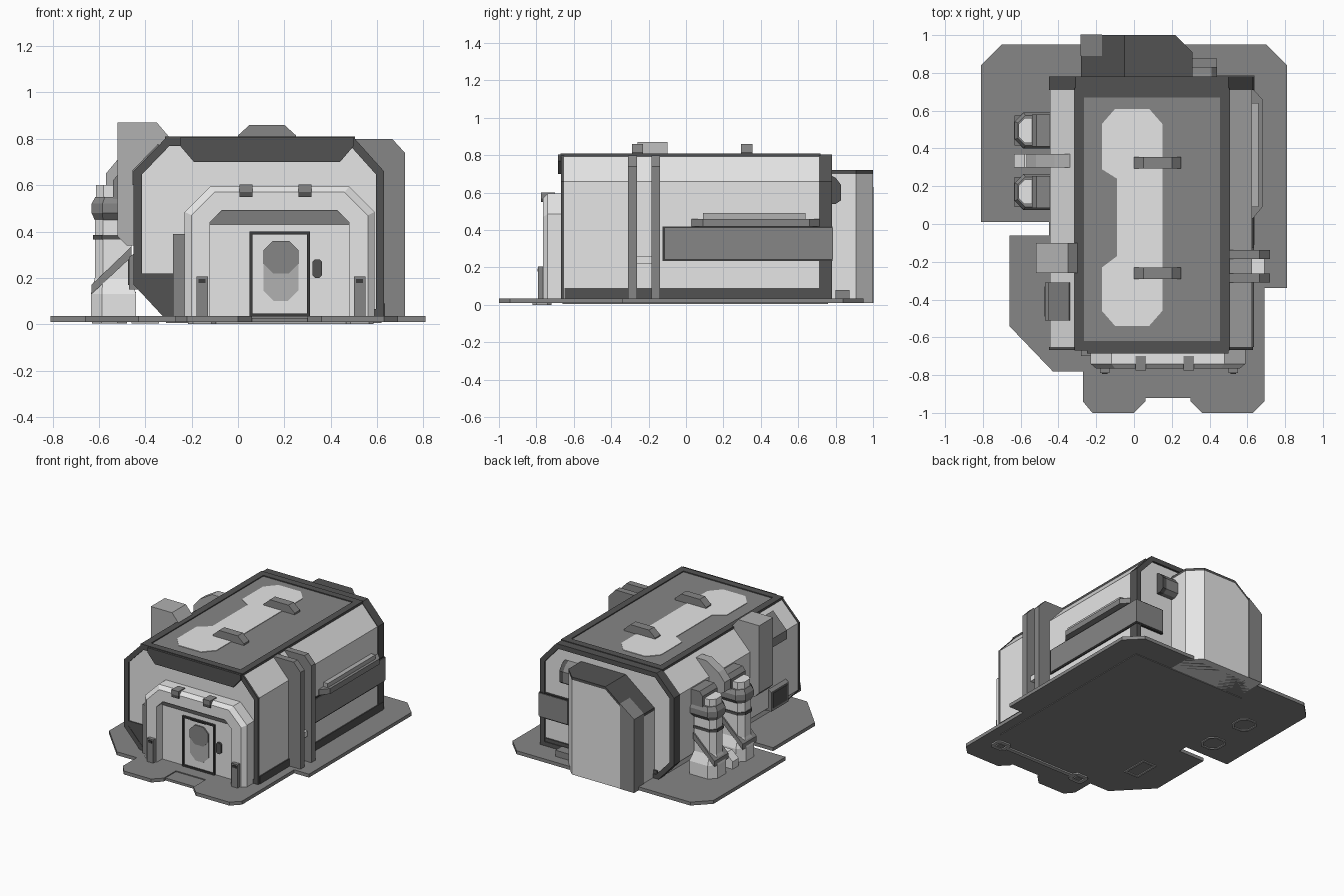
import bpy, bmesh
from mathutils import Vector

if "Cube" in bpy.data.objects:
    bpy.data.objects.remove(bpy.data.objects["Cube"])


def material(name, v):
    m = bpy.data.materials.new(name)
    m.diffuse_color = (v, v, v, 1)
    m.use_nodes = True
    m.node_tree.nodes["Principled BSDF"].inputs["Base Color"].default_value = m.diffuse_color
    return m


LIGHT = material("light grey panel", 0.79)
SOFT = material("soft grey metal", 0.44)
MID = material("mid grey plate", 0.24)
DARK = material("dark grey trim", 0.086)
BLACK = material("charcoal detail", 0.045)


def to3(axis, p, d):
    a, b = p
    return {'x': (d, a, b), 'y': (a, d, b), 'z': (a, b, d)}[axis]


def loops(name, axis, sections, mat, ring=False):
    """Join a list of (points, depth) outlines; ring=True closes it into a hollow frame."""
    bm = bmesh.new()
    rows = [[bm.verts.new(to3(axis, p, d)) for p in pts] for pts, d in sections]
    n = len(rows[0])
    pairs = list(zip(rows, rows[1:] + rows[:1])) if ring else list(zip(rows, rows[1:]))
    for r, s in pairs:
        for i in range(n):
            j = (i + 1) % n
            bm.faces.new((r[i], r[j], s[j], s[i]))
    if not ring:
        bm.faces.new(rows[0])
        bm.faces.new(rows[-1])
    bmesh.ops.recalc_face_normals(bm, faces=bm.faces)
    me = bpy.data.meshes.new(name)
    bm.to_mesh(me)
    bm.free()
    me.materials.append(mat)
    ob = bpy.data.objects.new(name, me)
    bpy.context.collection.objects.link(ob)
    return ob


def prism(name, axis, pts, a, b, mat):
    return loops(name, axis, [(pts, a), (pts, b)], mat)


def box(name, x0, x1, y0, y1, z0, z1, mat):
    return prism(name, 'z', [(x0, y0), (x1, y0), (x1, y1), (x0, y1)], z0, z1, mat)


def inset(pts, d):
    """Mitred inward offset of a convex outline."""
    c = sum((Vector(p) for p in pts), Vector((0, 0))) / len(pts)
    out = []
    for i, p in enumerate(pts):
        p, q, r = Vector(p), Vector(pts[i - 1]), Vector(pts[(i + 1) % len(pts)])
        ns = []
        for e in (p - q, r - p):
            n = Vector((-e.y, e.x)).normalized()
            ns.append(n if n.dot(c - p) > 0 else -n)
        m = ns[0] + ns[1]
        out.append(tuple(p + m * (d / (m.dot(ns[0])))))
    return out


def frame(name, axis, pts, w, a, b, mat):
    inner = inset(pts, w)
    return loops(name, axis, [(pts, a), (pts, b), (inner, b), (inner, a)], mat, True)


def octagon(x0, x1, y0, y1, c):
    return [(x0 + c, y0), (x1 - c, y0), (x1, y0 + c), (x1, y1 - c),
            (x1 - c, y1), (x0 + c, y1), (x0, y1 - c), (x0, y0 + c)]


# Ground plate and its underside
prism("base_plate", 'z', [
    (-.27, -.94), (-.22, -1), (0, -1), (.06, -.94), (.06, -.80), (.30, -.80), (.30, -.94), (.36, -1),
    (.63, -1), (.69, -.94), (.69, -.34), (.81, -.34), (.81, .84), (.70, .95), (-.70, .95), (-.81, .84),
    (-.81, .01), (-.45, .01), (-.45, -.06), (-.66, -.06), (-.66, -.54), (-.43, -.78), (-.27, -.78)],
    .01, .035, MID)
box("door_ramp", .06, .30, -.92, -.79, .01, .028, MID)
box("underside_panel", -.31, .62, -.66, .76, .005, .012, MID)
box("underside_pipe", -.11, .48, -.785, -.755, 0, .015, SOFT)
frame("hatch_outline", 'z', [(-.46, -.51), (-.34, -.51), (-.34, -.31), (-.46, -.31)], .015, .004, .012, SOFT)

# Main hull
HULL = [(-.32, .03), (-.45, .17), (-.45, .66), (-.31, .805), (.50, .805), (.63, .66), (.63, .03)]
prism("hull", 'y', inset(HULL, .004), -.658, .765, LIGHT)
frame("front_frame", 'y', HULL, .035, -.668, -.652, DARK)
frame("back_frame", 'y', HULL, .035, .71, .78, DARK)
prism("front_visor", 'y', [(-.25, .805), (.50, .805), (.50, .77), (.44, .70), (-.19, .70), (-.25, .77)],
      -.685, -.65, DARK)
prism("front_corner_panel", 'y', [(-.43, .22), (-.28, .22), (-.28, .035), (-.31, .035), (-.43, .16)],
      -.666, -.645, DARK)
box("right_skirt", .60, .634, -.65, .77, .035, .09, DARK)
box("back_skirt", -.31, .63, .75, .775, .035, .09, DARK)

# Roof: dark rim, recessed panel, painted stripe, handles
box("roof_panel", -.30, .49, -.65, .70, .79, .803, MID)
frame("roof_rim", 'z', [(-.315, -.67), (.505, -.67), (.505, .72), (-.315, .72)], .05, .79, .81, DARK)
prism("roof_stripe", 'z', [
    (-.10, -.54), (.08, -.54), (.15, -.46), (.15, .53), (.08, .61), (-.10, .61), (-.17, .53),
    (-.17, .29), (-.09, .24), (-.09, -.17), (-.17, -.23), (-.17, -.46)], .80, .807, LIGHT)
for y in (-.26, .325):
    prism("roof_handle", 'y', [(0, .80), (0, .815), (.05, .86), (.20, .86), (.25, .815), (.25, .80)],
          y - .03, y + .03, MID)


# Front portal
def arch(x0, x1, top, c, u0, u1, utop, uc):
    return [(x0, .035), (x0, top - c), (x0 + c, top), (x1 - c, top), (x1, top - c), (x1, .035),
            (u1, .035), (u1, utop - uc), (u1 - uc, utop), (u0 + uc, utop), (u0, utop - uc), (u0, .035)]


wide = arch(-.23, .59, .595, .11, -.12, .48, .49, .05)
slim = arch(-.20, .56, .57, .10, -.12, .48, .49, .05)
loops("portal_arch", 'y', [(wide, -.65), (wide, -.74), (slim, -.765)], LIGHT)
box("portal_back_wall", -.14, .50, -.70, -.64, .035, .50, LIGHT)
prism("portal_sloped_ceiling", 'x', [(-.76, .495), (-.69, .495), (-.69, .43), (-.70, .43)], -.12, .48, LIGHT)
box("portal_side_post", -.28, -.22, -.70, -.65, .035, .39, MID)
box("portal_right_trim", .50, .588, -.70, -.65, .035, .48, MID)
for x in (.035, .29):
    box("portal_clip", x - .028, x + .028, -.775, -.70, .57, .602, MID)
    box("portal_clip_tip", x - .028, x + .028, -.775, -.74, .55, .57, DARK)
for x in (-.155, .525):
    box("bollard", x - .025, x + .025, -.79, -.75, 0, .205, MID)
    box("bollard_lamp", x - .015, x + .015, -.795, -.76, .178, .195, BLACK)
    frame("bollard_foot", 'z', octagon(x - .06, x + .06, -.82, -.72, .02), .025, 0, .012, SOFT)

# Door with octagonal window
door = [(.05, .035), (.05, .40), (.31, .40), (.31, .035)]
frame("door_frame", 'y', door, .012, -.715, -.695, BLACK)
prism("door_leaf", 'y', inset(door, .01), -.705, -.695, LIGHT)
prism("door_lower_window", 'y', octagon(.11, .26, .10, .36, .045), -.709, -.70, SOFT)
prism("door_window", 'y', octagon(.11, .26, .22, .36, .04), -.714, -.70, MID)
box("door_sensor", .12, .24, -.72, -.70, .388, .397, BLACK)
prism("door_control", 'y', octagon(.322, .362, .20, .28, .01), -.715, -.695, DARK)

# Right side: wraparound window band and awning
box("side_band_border", .60, .634, -.125, .772, .235, .42, BLACK)
box("side_band", .60, .638, -.112, .78, .245, .412, MID)
box("back_band_border", .40, .634, .75, .782, .235, .42, BLACK)
box("back_band", .41, .638, .75, .786, .245, .412, MID)
prism("side_awning", 'z', [(.60, .03), (.63, .03), (.68, .09), (.68, .66), (.63, .715), (.60, .715)],
      .42, .46, MID)
box("awning_top", .60, .66, .09, .64, .46, .49, SOFT)

# Right side: paired ribs with a bracket between
RIB = [(.50, .74), (.50, .80), (.665, .80), (.72, .74), (.72, .03), (.62, .03), (.62, .66)]
for y0 in (-.31, -.185):
    prism("side_rib", 'y', RIB, y0, y0 + .047, MID)
box("rib_bracket", .60, .69, -.27, -.18, .22, .26, LIGHT)

# Back annex with chamfered corner and sloped shoulder
CORNER = [(-.05, .76), (.31, .76), (.31, .91), (.22, 1), (-.05, 1)]
prism("back_annex", 'z', CORNER, .01, .70, LIGHT)
prism("back_annex_roof", 'z', CORNER, .70, .72, DARK)
prism("annex_shoulder", 'y', [(-.05, .01), (-.05, .70), (-.28, .52), (-.28, .01)], .76, 1.0, LIGHT)
prism("annex_shoulder_roof", 'y', [(-.05, .72), (-.28, .54), (-.28, .52), (-.05, .70)], .76, 1.0, DARK)
prism("annex_corner_post", 'y', [(-.17, .01), (-.17, .631), (-.284, .545), (-.284, .01)], .89, 1.003, MID)
PIPE = [(.76, .70), (.80, .68), (.83, .64), (.83, .56), (.80, .54), (.76, .54)]
prism("back_pipe", 'x', PIPE, .31, .41, MID)
prism("back_pipe_end", 'x', PIPE, .41, .44, DARK)
box("back_step", .31, .44, .80, .875, .03, .08, MID)

# Left side: upper vent box, slope hatch and lower hatch box
prism("vent_box", 'y', [(-.52, .38), (-.52, .87), (-.35, .87), (-.29, .80), (-.40, .70), (-.44, .34), (-.48, .34)],
      -.26, -.10, SOFT)
prism("slope_hatch", 'y', [(-.455, .60), (-.455, .664), (-.345, .778), (-.33, .76), (-.43, .64), (-.43, .60)],
      -.51, -.31, MID)
prism("hatch_box", 'y', [(-.47, .15), (-.47, .29), (-.44, .31), (-.34, .31), (-.34, .10), (-.43, .15)],
      -.51, -.31, MID)
box("hatch_lid", -.475, -.46, -.49, -.33, .17, .28, DARK)


# Left side: two tanks on flared feet with caps and slanted collars
def tank_plan(y, r, x0, x1):
    c = r * .5
    return [(x1, y - r), (x0 + c, y - r), (x0, y - r + c), (x0, y + r - c), (x0 + c, y + r), (x1, y + r)]


for y in (.17, .495):
    foot, neck = tank_plan(y, .095, -.635, -.44), tank_plan(y, .07, -.618, -.46)
    loops("tank_foot", 'z', [(foot, .03), (foot, .13), (neck, .20)], LIGHT)
    prism("tank_column", 'z', neck, .18, .50, LIGHT)
    prism("tank_band", 'z', tank_plan(y, .075, -.625, -.46), .365, .385, DARK)
    big, top = tank_plan(y, .095, -.632, -.44), tank_plan(y, .08, -.615, -.44)
    loops("tank_cap", 'z', [(neck, .45), (big, .48), (big, .52), (top, .55)], MID)
    prism("tank_cap_light", 'z', tank_plan(y, .065, -.612, -.53), .53, .60, LIGHT)
    prism("tank_cap_arm", 'y', [(-.54, .53), (-.54, .62), (-.515, .65), (-.44, .65), (-.44, .53)],
          y - .085, y + .085, MID)
    prism("tank_collar", 'y', [(-.632, .13), (-.632, .17), (-.46, .335), (-.46, .29)], y - .08, y + .08, MID)
    frame("tank_drain", 'z', octagon(-.63, -.48, y - .08, y + .08, .04), .015, .004, .012, SOFT)

# Strut between the tanks
prism("tank_strut", 'y', [(-.34, .77), (-.42, .77), (-.52, .71), (-.57, .65), (-.57, .58), (-.44, .50)],
      .30, .37, SOFT)
prism("strut_foot", 'y', [(-.635, .03), (-.635, .09), (-.58, .14), (-.44, .14), (-.44, .03)], .30, .37, LIGHT)
